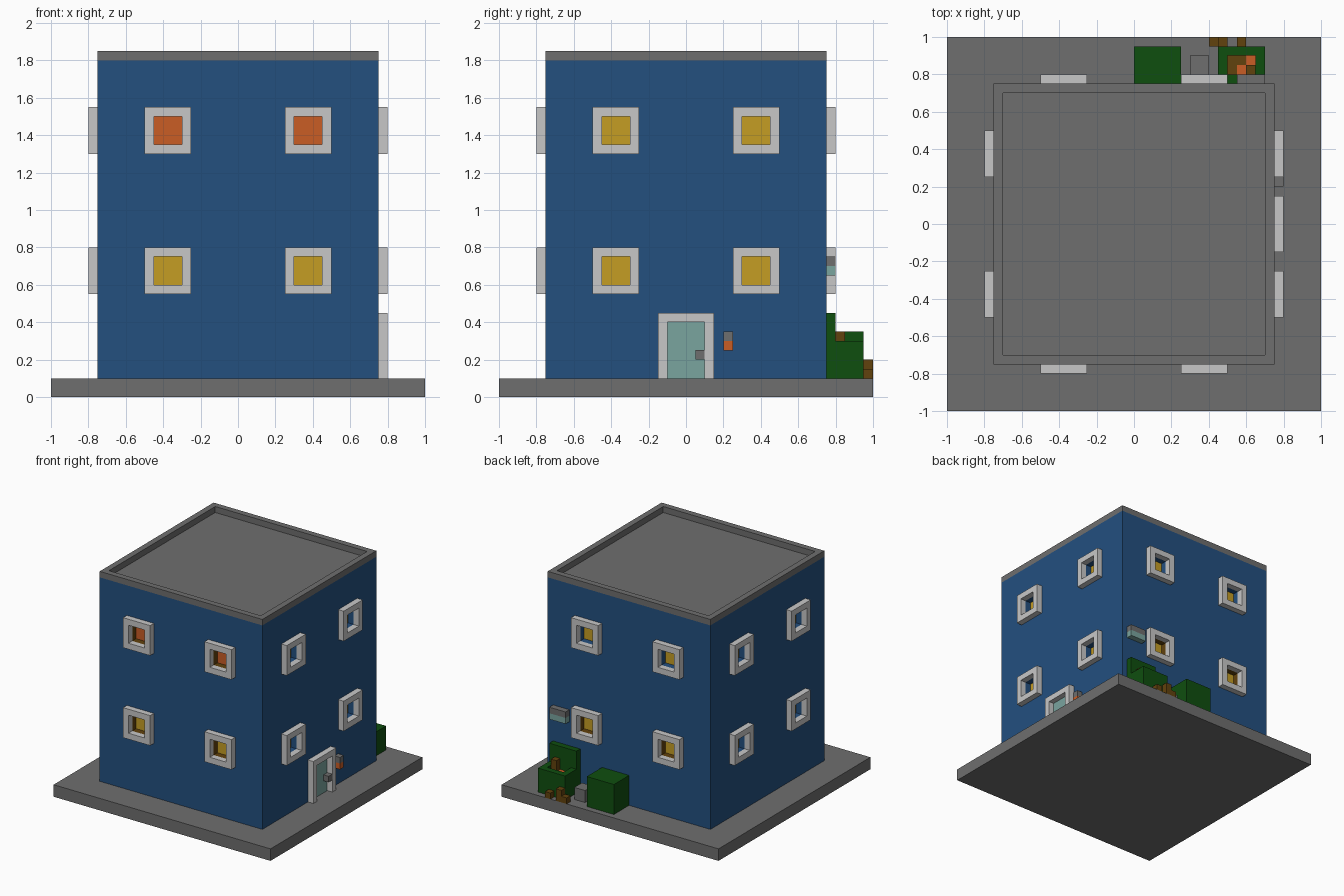
import bpy

if "Cube" in bpy.data.objects:
    bpy.data.objects.remove(bpy.data.objects["Cube"])

def material(name, r, g, b):
    def lin(c):
        c = min(c * 1.06 / 255, 1)
        return c / 12.92 if c < 0.04 else ((c + 0.055) / 1.055) ** 2.4
    m = bpy.data.materials.new(name)
    m.diffuse_color = (lin(r), lin(g), lin(b), 1)
    m.use_nodes = True
    m.node_tree.nodes["Principled BSDF"].inputs["Base Color"].default_value = m.diffuse_color
    return m

GRAY = material("gray", 104, 104, 104)
BLUE = material("wall blue", 33, 75, 120)
WHITE = material("frame white", 188, 188, 188)
YELLOW = material("window yellow", 186, 148, 34)
ORANGE = material("orange", 190, 88, 35)
GREEN = material("bin green", 14, 74, 14)
TEAL = material("door teal", 115, 155, 150)
BROWN = material("brown", 92, 62, 12)

def block(name, xs, ys, zs, mats, empty=None, rule=None):
    """Solid on a grid of cells; empty(c) carves cells, rule(c, n) picks a material index."""
    axes = (xs, ys, zs)

    def solid(i):
        if any(i[a] < 0 or i[a] >= len(axes[a]) - 1 for a in range(3)):
            return False
        c = [(axes[a][i[a]] + axes[a][i[a] + 1]) / 2 for a in range(3)]
        return not (empty and empty(*c))

    verts, faces, index = {}, [], []
    cells = [(i, j, k) for i in range(len(xs) - 1) for j in range(len(ys) - 1)
             for k in range(len(zs) - 1)]
    for cell in filter(solid, cells):
        for a in range(3):
            for s in (0, 1):
                nb = list(cell)
                nb[a] += 2 * s - 1
                if solid(nb):
                    continue
                b, d = (a + 1) % 3, (a + 2) % 3
                loop = []
                for u, v in ((0, 0), (1, 0), (1, 1), (0, 1)):
                    p = list(cell)
                    p[a] += s
                    p[b] += u
                    p[d] += v
                    loop.append(verts.setdefault(tuple(p), len(verts)))
                faces.append(loop if s else loop[::-1])
                c = [(axes[q][cell[q]] + axes[q][cell[q] + 1]) / 2 for q in range(3)]
                c[a] = axes[a][cell[a] + s]
                n = [0, 0, 0]
                n[a] = 2 * s - 1
                index.append(rule(c, n) if rule else 0)
    me = bpy.data.meshes.new(name)
    me.from_pydata([[axes[a][p[a]] for a in range(3)] for p in verts], [], faces)
    for m in mats:
        me.materials.append(m)
    for poly, i in zip(me.polygons, index):
        poly.material_index = i
    ob = bpy.data.objects.new(name, me)
    bpy.context.collection.objects.link(ob)
    return ob

# Ground slab
block("ground_slab", (-1, 1), (-1, 1), (0, .1), [GRAY])

# House body with recessed window openings in all four walls
grid = (-.75, -.7, -.45, -.3, .3, .45, .7, .75)

def opening(x, y, z):
    lo, hi = sorted((abs(x), abs(y)))
    return hi > .7 and abs(lo - .375) < .01 and min(abs(z - .675), abs(z - 1.425)) < .01

def wall_colour(c, n):
    x, y, z = c
    if z > 1.79:
        return 1
    hi = max(abs(x), abs(y))
    if abs(hi - .7) < .001:                       # window panes
        return 3 if y < -.69 and z > 1 else 2
    if .7 < hi < .74 and .5 < z < 1.6:            # reveals around the panes
        return 4 if y < -.7 or (y > .7 and z < 1) else 0
    return 0

block("house_walls", grid, grid, (.1, .6, .75, 1.35, 1.5, 1.8),
      [BLUE, GRAY, YELLOW, ORANGE, BROWN], opening, wall_colour)

# Roof parapet
rim = (-.75, -.7, .7, .75)
block("roof_parapet", rim, rim, (1.8, 1.85), [GRAY],
      lambda x, y, z: abs(x) < .7 and abs(y) < .7)

# Window frames on each wall
for side, sign in (("front", -1), ("back", 1), ("left", -1), ("right", 1)):
    out = sorted((sign * .75, sign * .8))
    for m in (-.375, .375):
        for h in (.675, 1.425):
            u = [m + d for d in (-.125, -.075, .075, .125)]
            v = [h + d for d in (-.125, -.075, .075, .125)]
            if side in ("front", "back"):
                block("window_frame_" + side, u, out, v, [WHITE],
                      lambda x, y, z: abs(x - m) < .05 and abs(z - h) < .05)
            else:
                block("window_frame_" + side, out, u, v, [WHITE],
                      lambda x, y, z: abs(y - m) < .05 and abs(z - h) < .05)

# Door, handle and wall lamp on the right side
block("door_frame", (.75, .8), (-.15, -.1, .1, .15), (.1, .4, .45), [WHITE],
      lambda x, y, z: abs(y) < .1 and z < .4)
block("door", (.745, .753), (-.1, .1), (.1, .4), [TEAL])
block("door_handle", (.75, .8), (.05, .1), (.2, .25), [GRAY])
block("wall_lamp", (.75, .8), (.2, .25), (.25, .3, .35), [ORANGE, GRAY],
      rule=lambda c, n: int(c[2] > .3))

# Wall unit at the back
block("wall_unit", (.55, .7), (.75, .8), (.65, .7, .75), [TEAL, GRAY],
      rule=lambda c, n: int(c[2] > .7))

# Closed bin, open bin with raised lid
block("closed_bin", (0, .25), (.75, .95), (.1, .35), [GREEN])
block("open_bin", (.45, .5, .65, .7), (.8, .9, .95), (.1, .25, .3), [GREEN],
      lambda x, y, z: .5 < x < .65 and y < .9 and z > .25)
block("open_bin_lid", (.45, .7), (.75, .8), (.1, .45), [GREEN])

# Rubbish in the open bin
block("bin_rubbish", (.5, .55, .6, .65), (.8, .85, .9), (.25, .258), [BROWN, ORANGE],
      rule=lambda c, n: int((.55 < c[0] < .6 and c[1] < .85) or (c[0] > .6 and c[1] > .85)))
block("rubbish_piece", (.6, .65), (.8, .85), (.258, .35), [BROWN])

# Crate and scattered rubbish on the ground
block("crate", (.3, .4), (.8, .9), (.1, .2), [GRAY])
for x, top in ((.4, .15), (.45, .2), (.55, .15)):
    block("ground_rubbish", (x, x + .05), (.95, 1), (.1, top), [BROWN])
